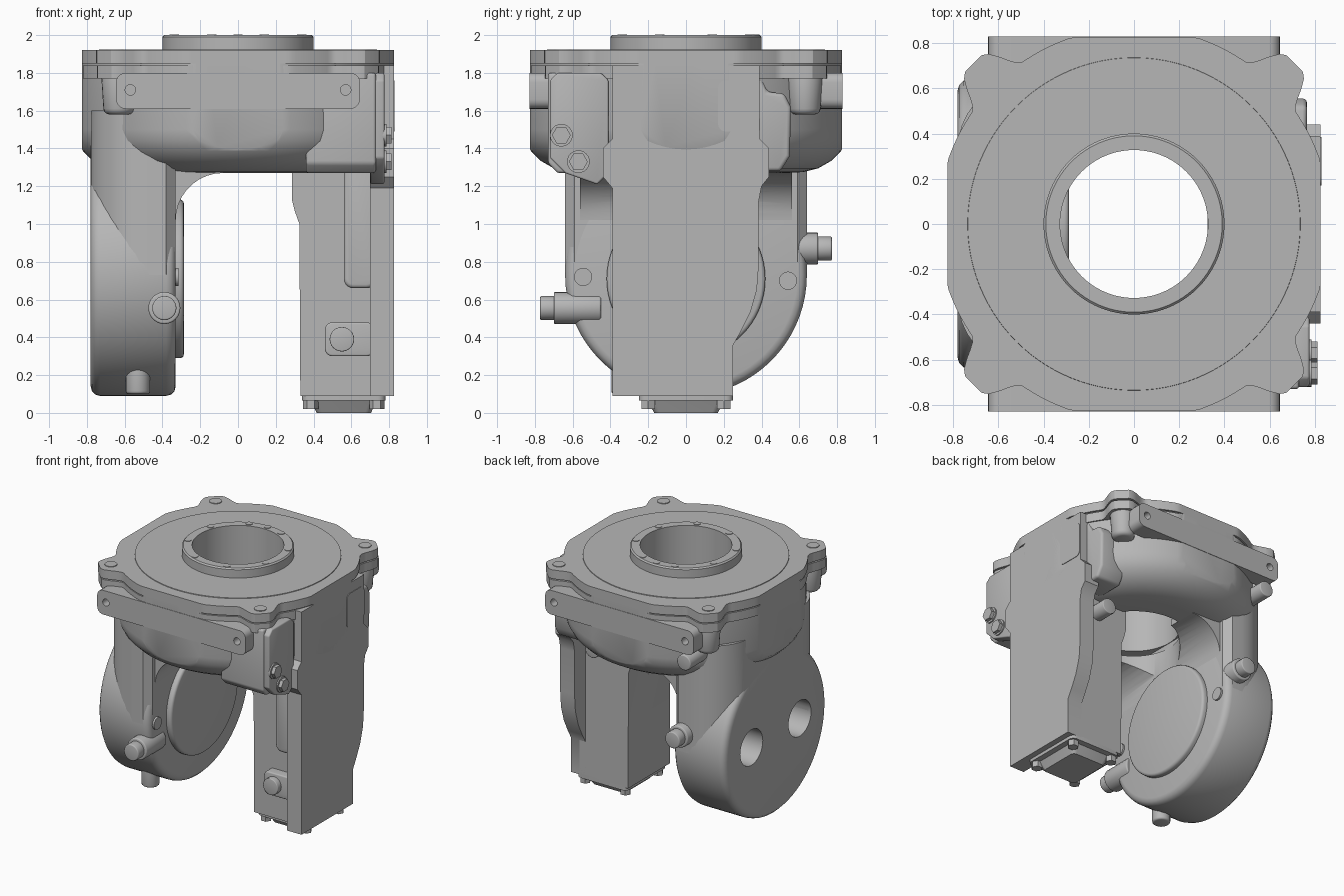
import bpy, bmesh, math
from math import sin, cos, pi, radians, hypot

if "Cube" in bpy.data.objects:
    bpy.data.objects.remove(bpy.data.objects["Cube"])

grey = bpy.data.materials.new("cast_grey")
grey.diffuse_color = (0.47, 0.47, 0.47, 1)
grey.use_nodes = True
grey.node_tree.nodes["Principled BSDF"].inputs["Base Color"].default_value = grey.diffuse_color
cutters = []


def finish(name, bm):
    bmesh.ops.recalc_face_normals(bm, faces=bm.faces[:])
    me = bpy.data.meshes.new(name)
    bm.to_mesh(me)
    bm.free()
    me.materials.append(grey)
    ob = bpy.data.objects.new(name, me)
    bpy.context.collection.objects.link(ob)
    return ob


def prism(name, pts, axis, a, b, bevel=0.0, seg=3, scale_b=1.0):
    """Extrude a 2D outline along an axis: x uses (y,z), y uses (x,z), z uses (x,y)."""
    place = {'x': lambda p, t: (t, p[0], p[1]),
             'y': lambda p, t: (p[0], t, p[1]),
             'z': lambda p, t: (p[0], p[1], t)}[axis]
    cx = sum(p[0] for p in pts) / len(pts)
    cy = sum(p[1] for p in pts) / len(pts)
    end = [(cx + (p[0] - cx) * scale_b, cy + (p[1] - cy) * scale_b) for p in pts]
    bm = bmesh.new()
    lo = [bm.verts.new(place(p, a)) for p in pts]
    hi = [bm.verts.new(place(p, b)) for p in end]
    n = len(pts)
    bm.faces.new(lo)
    bm.faces.new(hi)
    for i in range(n):
        bm.faces.new((lo[i], lo[(i + 1) % n], hi[(i + 1) % n], hi[i]))
    ob = finish(name, bm)
    if bevel:
        m = ob.modifiers.new("bevel", 'BEVEL')
        m.width, m.segments, m.limit_method = bevel, seg, 'ANGLE'
        m.angle_limit = radians(35)
    return ob


def arc(cx, cy, r, a0=0, a1=360, n=32):
    full = abs(a1 - a0) >= 360
    k = n if full else n - 1
    return [(cx + r * cos(radians(a0 + (a1 - a0) * i / k)),
             cy + r * sin(radians(a0 + (a1 - a0) * i / k))) for i in range(n)]


def rect(x0, x1, y0, y1):
    return [(x0, y0), (x1, y0), (x1, y1), (x0, y1)]


def rounded(x0, x1, y0, y1, r):
    return (arc(x1 - r, y1 - r, r, 0, 90, 6) + arc(x0 + r, y1 - r, r, 90, 180, 6)
            + arc(x0 + r, y0 + r, r, 180, 270, 6) + arc(x1 - r, y0 + r, r, 270, 360, 6))


def revolve(name, prof, n=96):
    bm = bmesh.new()
    rings = [[bm.verts.new((r * cos(2 * pi * i / n), r * sin(2 * pi * i / n), z))
              for r, z in prof] for i in range(n)]
    for i in range(n):
        A, B = rings[i], rings[(i + 1) % n]
        for j in range(len(prof)):
            k = (j + 1) % len(prof)
            bm.faces.new((A[j], B[j], B[k], A[k]))
    return finish(name, bm)


def cut(ob, tool, op='DIFFERENCE'):
    m = ob.modifiers.new("cut", 'BOOLEAN')
    m.operation, m.object, m.solver = op, tool, 'EXACT'
    tool.hide_render = True
    if tool not in cutters:
        cutters.append(tool)


def outline(scale=1.0):
    """Circle trimmed to a square, with four smooth corner ears."""
    pts = []
    for i in range(240):
        t = 2 * pi * i / 240
        r = min(0.87, 0.825 / max(abs(cos(t)), abs(sin(t))))
        d = abs((t % (pi / 2)) - pi / 4)
        s = min(max((d - 0.05) / 0.13, 0), 1)
        r += 0.135 * (1 - s * s * (3 - 2 * s))
        pts.append((r * scale * cos(t), r * scale * sin(t)))
    return pts


bore = prism("bore_cutter", arc(0, 0, 0.327, n=96), 'z', 0.9, 2.2)
square = prism("square_cutter", rect(-0.825, 0.825, -0.825, 0.825), 'z', 1.0, 2.1)

# Top ring, plate and collar
revolve("top_ring", [(0.327, 1.90), (0.327, 2.0), (0.39, 2.0), (0.40, 1.99), (0.40, 1.90)])
cut(prism("top_plate", outline(), 'z', 1.85, 1.92), bore)
cut(prism("plate_collar", outline(0.995), 'z', 1.77, 1.84), bore)
revolve("raised_disc", [(0.327, 1.91), (0.327, 1.925), (0.735, 1.925), (0.738, 1.91)])
for a in [22.5 + 45 * k for k in range(8)] + [90]:
    prism("ring_bolt", arc(0.365 * cos(radians(a)), 0.365 * sin(radians(a)), 0.025, n=16),
          'z', 1.99, 2.004)

# Bowl shaped housing, trimmed flat on four sides
housing = revolve("housing", [(0.327, 1.86), (0.855, 1.86), (0.86, 1.50), (0.85, 1.44), (0.82, 1.385),
                              (0.77, 1.335), (0.70, 1.295), (0.62, 1.275), (0.54, 1.27),
                              (0.40, 1.27), (0.40, 1.36), (0.327, 1.36)])
cut(housing, square, 'INTERSECT')

# Corner ears with screws, tapering into the housing
for sx in (-1, 1):
    for sy in (-1, 1):
        x, y = 0.65 * sx, 0.65 * sy
        prism("ear_screw", arc(x, y, 0.045, n=20), 'z', 1.91, 1.925)
        prism("ear_column", arc(x - 0.02 * sx, y - 0.02 * sy, 0.095, n=24), 'z', 1.80, 1.58,
              0.03, scale_b=0.85)

# Front and back mounting flanges with holes at the ends
for s in (-1, 1):
    fl = prism("flange", rounded(-0.645, 0.645, 1.61, 1.80, 0.05), 'y', 0.70 * s, 0.828 * s)
    for x in (-0.57, 0.57):
        cut(fl, prism("flange_hole_cutter", arc(x, 1.71, 0.028, n=16), 'y', 0.76 * s, 0.9 * s))

# Left leg: round hub, neck, inner cap
hub = prism("left_hub", arc(0, 0.73, 0.64, n=72), 'x', -0.78, -0.33, 0.05)
for y in (-0.3, 0.3):
    cut(hub, prism("hub_hole_cutter", arc(y, 0.73, 0.14, n=32), 'x', -0.9, -0.50))
side = arc(-0.47, 0.33, 0.31, 90, 180, 10)
neck = ([(-0.38, -0.64), (-0.33, -0.59), (-0.33, 0.59), (-0.38, 0.64)] + side
        + [(x, -y) for x, y in reversed(side)])
leg_neck = prism("left_neck", neck, 'z', 0.73, 1.60)
cut(leg_neck, bore)
for y in (-0.3, 0.3):
    cut(leg_neck, prism("neck_hole_cutter", arc(y, 0.73, 0.14, n=32), 'x', -0.9, -0.50))
prism("hub_cap", arc(0, 0.71, 0.42, n=64), 'x', -0.36, -0.287, 0.02)
revolve_pts = arc(-0.08, 1.02, 0.25, 180, 90, 10)
cut(prism("left_fillet", [(-0.36, 1.0)] + revolve_pts + [(-0.08, 1.32), (-0.36, 1.32)],
          'y', -0.56, 0.56), bore)
for y, z in ((-0.545, 0.72), (0.54, 0.70)):
    prism("hub_bolt", arc(y, z, 0.048, n=20), 'x', -0.36, -0.315)
prism("hub_lug", arc(-0.53, -0.33, 0.065, n=20), 'z', 0.10, 0.35, 0.015)

# Side bosses of the left hub
for s, x, z in ((-1, -0.39, 0.555), (1, -0.42, 0.87)):
    prism("boss_neck", arc(x, z, 0.085, n=24), 'y', 0.45 * s, 0.70 * s, 0.01)
    prism("boss_tip", arc(x, z, 0.064, n=24), 'y', 0.68 * s, 0.772 * s, 0.008)
prism("upper_boss", arc(-0.55, 1.53, 0.06, n=24), 'y', 0.55, 0.815, 0.008)

# Right leg: inner column and wide outer plate
col = prism("right_column", [(0.33, 0.09), (0.75, 0.09), (0.75, 1.5), (0.285, 1.5),
                             (0.285, 1.13), (0.30, 1.07), (0.325, 1.0)], 'y', -0.27, 0.25)
cut(col, bore)
prism("right_plate", [(-0.39, 0.09), (0.25, 0.09), (0.25, 0.36), (0.29, 0.43), (0.34, 0.53),
                      (0.375, 0.65), (0.385, 0.78), (0.385, 1.12), (0.40, 1.2), (0.44, 1.25),
                      (0.44, 1.4), (0.39, 1.45), (0.39, 1.84), (-0.39, 1.84), (-0.39, 1.45),
                      (-0.44, 1.4), (-0.44, 1.25), (-0.39, 1.19)], 'x', 0.70, 0.825)
prism("column_pad", rounded(0.56, 0.73, 0.66, 1.35, 0.05), 'y', -0.34, -0.2, 0.02)
prism("leg_boss_pad", rounded(0.46, 0.72, 0.30, 0.48, 0.04), 'y', -0.34, -0.2, 0.01)
prism("leg_boss", arc(0.55, 0.39, 0.065, n=24), 'y', -0.385, -0.3, 0.006)
prism("rear_boss", arc(0.55, 1.17, 0.06, n=24), 'y', 0.2, 0.385, 0.006)

# Bottom cover with corner bolts
prism("bottom_cover", rounded(0.34, 0.78, -0.25, 0.25, 0.04), 'z', 0.065, 0.10)
prism("cover_dome", rounded(0.38, 0.74, -0.21, 0.21, 0.04), 'z', 0.075, 0.0, scale_b=0.8)
for x in (0.385, 0.735):
    for y in (-0.20, 0.20):
        prism("cover_bolt", arc(x, y, 0.04, n=6), 'z', 0.02, 0.07)

# Front side box with panel and hex bolts
prism("side_box", [(-0.73, 1.80), (-0.73, 1.32), (-0.68, 1.27), (-0.35, 1.27), (-0.35, 1.80)],
      'x', 0.36, 0.73, 0.015)
prism("side_panel", [(-0.72, 1.76), (-0.72, 1.35), (-0.64, 1.27), (-0.47, 1.21), (-0.41, 1.27),
                     (-0.41, 1.76), (-0.45, 1.80), (-0.68, 1.80)], 'x', 0.70, 0.775, 0.01)
for y, z in ((-0.66, 1.47), (-0.57, 1.33)):
    prism("panel_washer", arc(y, z, 0.06, n=24), 'x', 0.76, 0.785)
    prism("panel_bolt", arc(y, z, 0.05, n=6), 'x', 0.77, 0.812)

# Rear side cover
prism("rear_cover", [(0.29, 1.28), (0.50, 1.28), (0.55, 1.36), (0.555, 1.62), (0.52, 1.69),
                     (0.43, 1.70), (0.40, 1.77), (0.29, 1.77)], 'x', 0.55, 0.765, 0.02)
prism("plate_pad", rounded(0.17, 0.385, 1.49, 1.76, 0.04), 'x', 0.80, 0.829)

# Apply modifiers, drop cutters, shade smooth with sharp edges kept
bpy.context.view_layer.update()
for ob in bpy.data.objects:
    ob.select_set(ob not in cutters)
bpy.context.view_layer.objects.active = housing
bpy.ops.object.convert(target='MESH')
for c in cutters:
    bpy.data.objects.remove(c)
for ob in bpy.data.objects:
    ob.select_set(True)
bpy.context.view_layer.objects.active = housing
bpy.ops.object.shade_smooth_by_angle(angle=radians(32))
